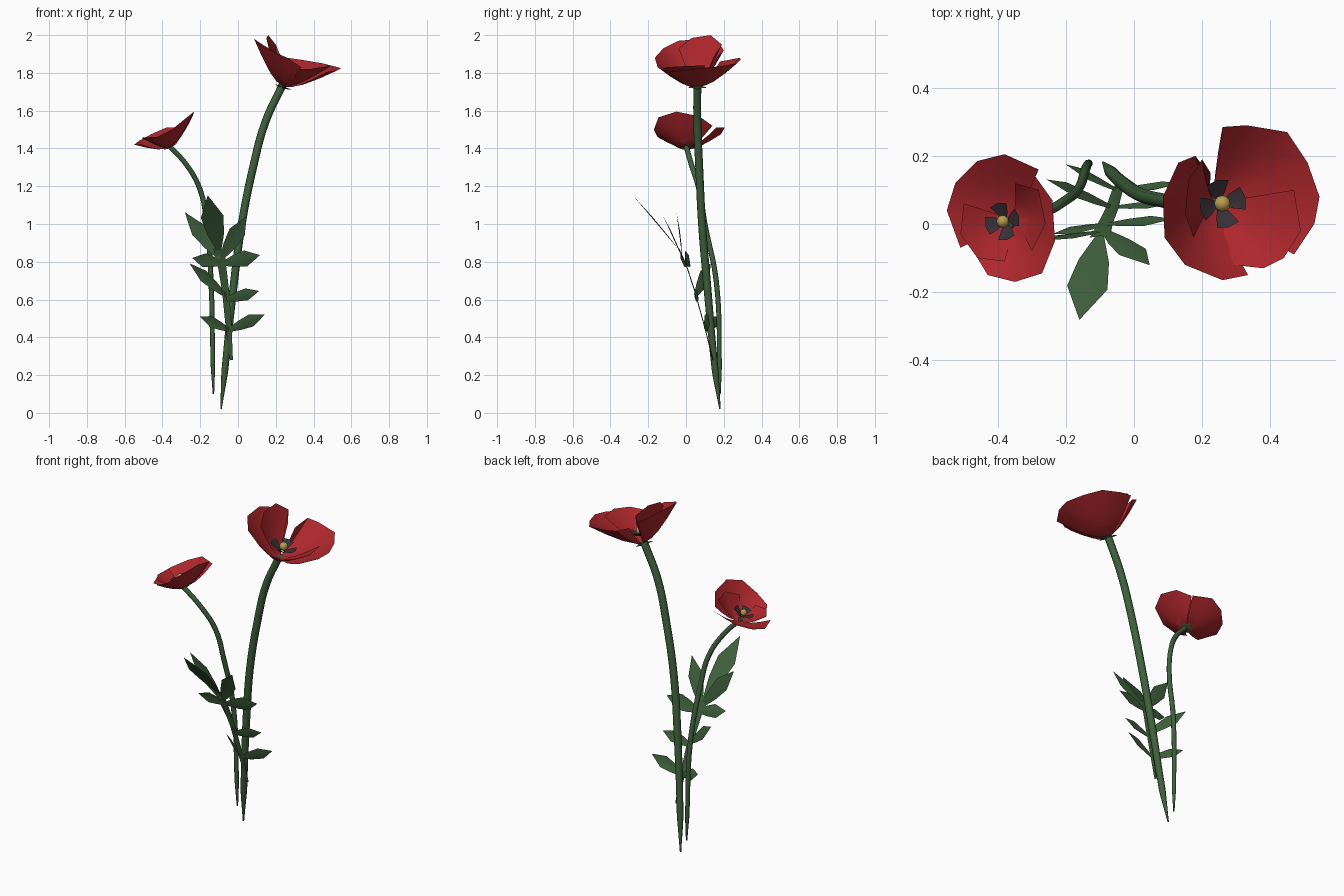
import bpy, bmesh, math
from mathutils import Vector as V


def mat(name, col):
    m = bpy.data.materials.new(name)
    m.diffuse_color = (*col, 1)
    return m


RED = mat("petal_red", (0.42, 0.02, 0.025))
GREEN = mat("stem_green", (0.05, 0.12, 0.045))
DARK = mat("dark_heart", (0.04, 0.03, 0.035))
GOLD = mat("gold", (0.5, 0.33, 0.08))


def finish(bm, name, m, angle=50):
    bmesh.ops.recalc_face_normals(bm, faces=bm.faces)
    me = bpy.data.meshes.new(name)
    bm.to_mesh(me)
    bm.free()
    me.materials.append(m)
    ob = bpy.data.objects.new(name, me)
    bpy.context.collection.objects.link(ob)
    bpy.ops.object.select_all(action='DESELECT')
    ob.select_set(True)
    bpy.context.view_layer.objects.active = ob
    bpy.ops.object.shade_smooth_by_angle(angle=math.radians(angle))
    return ob


def grid(bm, rows):
    vs = [[bm.verts.new(p) for p in r] for r in rows]
    for a, b in zip(vs, vs[1:]):
        for i in range(len(a) - 1):
            bm.faces.new((a[i], a[i + 1], b[i + 1], b[i]))


def stem(name, pts):
    # tapered round tube; each point is x, y, z, radius
    cu = bpy.data.curves.new(name, 'CURVE')
    cu.dimensions = '3D'
    cu.bevel_depth = 1
    cu.bevel_resolution = 2
    cu.resolution_u = 5
    cu.use_fill_caps = True
    sp = cu.splines.new('BEZIER')
    sp.bezier_points.add(len(pts) - 1)
    for b, p in zip(sp.bezier_points, pts):
        b.co = p[:3]
        b.radius = p[3]
        b.handle_left_type = b.handle_right_type = 'AUTO'
    cu.materials.append(GREEN)
    ob = bpy.data.objects.new(name, cu)
    bpy.context.collection.objects.link(ob)


def petal(name, base, axis, rim, bulge):
    # cupped sheet fanning from the base to the rim points
    bm = bmesh.new()
    rows = []
    for t in (0.06, 0.2, 0.4, 0.7, 1):
        sag = axis * bulge * math.sin(math.pi * t ** 0.7)
        rows.append([base + (V(p) - base) * t - sag for p in rim])
    grid(bm, rows)
    finish(bm, name, RED)


def flower(name, base, axis, s, petals):
    base, axis = V(base), V(axis).normalized()
    u = axis.cross(V((0, 1, 0))).normalized()
    v = axis.cross(u)
    for i, rim in enumerate(petals):
        petal(f"{name}_petal_{i + 1}", base, axis, rim, 0.03 * s)

    def at(a, r, h):
        return base + (u * math.cos(a) + v * math.sin(a)) * r * s + axis * h * s
    # four dark lobes around the seed head
    bm = bmesh.new()
    for k in range(4):
        a = k * math.pi / 2 + 0.25
        grid(bm, [[at(a + d * w, r, h) for d in (-1, 0, 1)]
                  for r, h, w in ((0.008, 0.035, 0.7), (0.04, 0.05, 0.6), (0.072, 0.07, 0.5))])
    finish(bm, name + "_dark_heart", DARK)
    # seed head
    bm = bmesh.new()
    bmesh.ops.create_uvsphere(bm, u_segments=12, v_segments=8, radius=0.024 * s)
    bmesh.ops.translate(bm, verts=bm.verts, vec=base + axis * 0.065 * s)
    finish(bm, name + "_seed_head", GOLD)
    # star-shaped green calyx under the petals
    bm = bmesh.new()
    c = bm.verts.new(base - axis * 0.02 * s)
    ring = [bm.verts.new(at(k * math.pi / 5, 0.055 if k % 2 else 0.028, -0.008))
            for k in range(10)]
    for k in range(10):
        bm.faces.new((c, ring[k], ring[(k + 1) % 10]))
    finish(bm, name + "_calyx", GREEN)


# stems
stem("tall_stem", [(-0.09, 0.18, 0.02, 0.004), (-0.07, 0.155, 0.22, 0.018),
                   (-0.02, 0.11, 0.7, 0.021), (0.02, 0.085, 1.0, 0.021),
                   (0.08, 0.07, 1.3, 0.021), (0.145, 0.06, 1.54, 0.021),
                   (0.235, 0.06, 1.735, 0.021)])
stem("short_stem", [(-0.13, 0.18, 0.1, 0.004), (-0.133, 0.178, 0.25, 0.012),
                    (-0.143, 0.16, 0.7, 0.014), (-0.165, 0.1, 1.0, 0.014),
                    (-0.2, 0.07, 1.18, 0.014), (-0.27, 0.03, 1.31, 0.014),
                    (-0.365, 0.0, 1.415, 0.014)])

# flowers: rim points of each petal, outer pair then inner pair
flower("tall_flower", (0.24, 0.06, 1.735), (0.3, 0, 0.95), 1.0, [
    [(0.25, 0.18, 1.86), (0.26, 0.285, 1.88), (0.33, 0.29, 1.87), (0.45, 0.27, 1.85),
     (0.51, 0.18, 1.835), (0.545, 0.08, 1.825), (0.53, 0.0, 1.815), (0.47, -0.09, 1.805)],
    [(0.21, 0.16, 1.88), (0.18, 0.2, 1.92), (0.13, 0.18, 1.95), (0.085, 0.08, 1.98),
     (0.09, -0.04, 1.97), (0.15, -0.12, 1.93), (0.26, -0.165, 1.88), (0.335, -0.15, 1.83)],
    [(0.47, 0.1, 1.84), (0.49, -0.02, 1.835), (0.44, -0.1, 1.83), (0.38, -0.13, 1.82),
     (0.29, -0.12, 1.82)],
    [(0.225, 0.15, 1.89), (0.2, 0.19, 1.95), (0.16, 0.13, 2.0), (0.15, 0.03, 1.985),
     (0.175, -0.04, 1.93)]])
flower("short_flower", (-0.365, 0.01, 1.415), (-0.4, -0.05, 0.9), 0.78, [
    [(-0.28, 0.16, 1.51), (-0.38, 0.205, 1.51), (-0.46, 0.185, 1.475),
     (-0.525, 0.12, 1.44), (-0.55, 0.04, 1.42), (-0.51, -0.07, 1.42)],
    [(-0.29, 0.14, 1.52), (-0.24, 0.07, 1.57), (-0.232, -0.05, 1.595), (-0.27, -0.145, 1.565),
     (-0.35, -0.17, 1.5), (-0.43, -0.15, 1.46), (-0.46, -0.1, 1.44)],
    [(-0.5, 0.06, 1.46), (-0.51, -0.03, 1.455), (-0.46, -0.1, 1.46), (-0.38, -0.11, 1.46)],
    [(-0.35, 0.12, 1.5), (-0.28, 0.1, 1.54), (-0.26, 0.0, 1.55), (-0.3, -0.08, 1.51)]])

# leaf: central rib ribbon plus pointed leaflets
UP = V((-0.1, -0.3, 0.9)).normalized()


def blade(bm, base, tip, w, w0=0.012):
    base, tip = V(base), V(tip)
    d = (tip - base).normalized()
    side = UP if abs(d.dot(UP)) < 0.75 else V((1, 0, 0))
    side = (side - d * side.dot(d)).normalized()
    crease = d.cross(side) * 0.006
    rows = []
    for t, k in ((0, w0), (0.3, w * 0.75), (0.62, w), (1, 0.001)):
        c = base.lerp(tip, t)
        rows.append([c - side * k, c + crease * math.sin(t * math.pi), c + side * k])
    grid(bm, rows)


bm = bmesh.new()
rib = [((-0.035, 0.14, 0.28), 0.008), ((-0.05, 0.095, 0.46), 0.016),
       ((-0.065, 0.045, 0.64), 0.019), ((-0.085, 0.0, 0.78), 0.022),
       ((-0.1, -0.04, 0.87), 0.03)]
grid(bm, [[V(p) + V((-w, 0, 0)), V(p) + V((0, 0.005, 0)), V(p) + V((w, 0, 0))] for p, w in rib])
for base, tip, w in [
        ((-0.05, 0.1, 0.44), (-0.2, 0.175, 0.51), 0.033),
        ((-0.045, 0.1, 0.44), (0.14, 0.12, 0.52), 0.036),
        ((-0.065, 0.05, 0.62), (-0.255, 0.13, 0.79), 0.038),
        ((-0.06, 0.05, 0.6), (0.11, 0.06, 0.645), 0.034),
        ((-0.085, 0.0, 0.79), (-0.24, -0.03, 0.82), 0.038),
        ((-0.08, 0.0, 0.79), (0.115, 0.015, 0.835), 0.045),
        ((-0.095, -0.02, 0.82), (-0.28, -0.05, 1.06), 0.042),
        ((-0.085, -0.02, 0.82), (0.045, -0.12, 1.04), 0.045),
        ((-0.1, -0.035, 0.86), (-0.16, -0.28, 1.15), 0.06)]:
    blade(bm, base, tip, w)
finish(bm, "leaf", GREEN)
